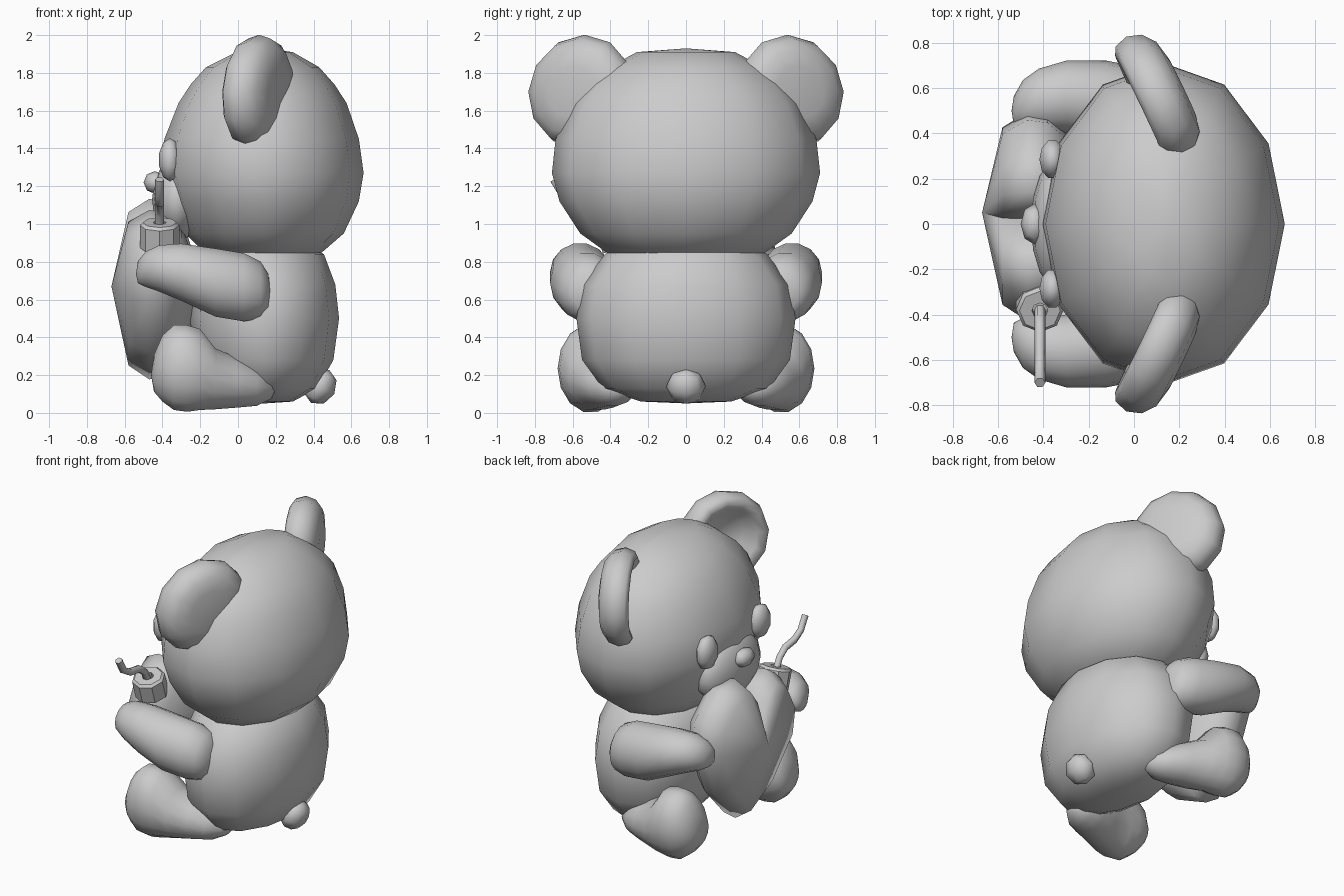
import bpy, bmesh, math
from mathutils import Vector, Matrix

cube = bpy.data.objects.get("Cube")
if cube:
    bpy.data.objects.remove(cube, do_unlink=True)

# Single plain grey material
grey = bpy.data.materials.new("plain_grey")
grey.use_nodes = True
grey.diffuse_color = (0.6, 0.6, 0.6, 1)
bsdf = next(n for n in grey.node_tree.nodes if n.type == 'BSDF_PRINCIPLED')
bsdf.inputs["Base Color"].default_value = (0.6, 0.6, 0.6, 1)


def skin_rings(name, rings, angle=80):
    """Join equal-length rings of points into a closed, smooth object."""
    bm = bmesh.new()
    rows = [[bm.verts.new(p) for p in ring] for ring in rings]
    n = len(rows[0])
    for a, b in zip(rows, rows[1:]):
        for i in range(n):
            j = (i + 1) % n
            bm.faces.new((a[i], a[j], b[j], b[i]))
    bm.faces.new(rows[0])
    bm.faces.new(rows[-1])
    bmesh.ops.remove_doubles(bm, verts=bm.verts, dist=0.0005)
    bmesh.ops.recalc_face_normals(bm, faces=bm.faces)
    mesh = bpy.data.meshes.new(name)
    bm.to_mesh(mesh)
    bm.free()
    mesh.materials.append(grey)
    obj = bpy.data.objects.new(name, mesh)
    bpy.context.collection.objects.link(obj)
    bpy.ops.object.select_all(action='DESELECT')
    obj.select_set(True)
    bpy.context.view_layer.objects.active = obj
    bpy.ops.object.shade_smooth_by_angle(angle=math.radians(angle))
    return obj


def circle(n):
    return [(math.cos(2 * math.pi * i / n), math.sin(2 * math.pi * i / n)) for i in range(n)]


def loft(name, rings, axis, n=12, side=1):
    """Ellipse rings (x, y, z, radius a, radius b) stacked along z or x."""
    out = []
    for x, y, z, a, b in rings:
        if axis == 'z':
            out.append([(x + a * c, side * y + b * s, z) for c, s in circle(n)])
        else:
            out.append([(x, side * (y + a * c), z + b * s) for c, s in circle(n)])
    return skin_rings(name, out)


def lathe(name, profile, center, u, v, w, n=12, angle=80):
    """Turn (radius, height) points around w, in the plane of u and v."""
    u, v, w, o = Vector(u), Vector(v), Vector(w), Vector(center)
    return skin_rings(name, [[o + u * (r * c) + v * (r * s) + w * h for c, s in circle(n)]
                             for r, h in profile], angle)


def ball(name, center, radii, n=8, tilt=0.0):
    turn = Matrix.Rotation(tilt, 3, 'Y')
    half = n // 2
    profile = [(math.sin(math.pi * i / half), -math.cos(math.pi * i / half)) for i in range(half + 1)]
    axes = [turn @ Vector(a) for a in ((radii[0], 0, 0), (0, radii[1], 0), (0, 0, radii[2]))]
    return lathe(name, profile, center, *axes, n=n)


# Head and body
loft("head", [(.14, 0, .80, 0, 0), (.13, 0, .82, .28, .38), (.14, 0, .95, .42, .56),
              (.14, 0, 1.12, .50, .67), (.13, 0, 1.27, .535, .71), (.125, 0, 1.45, .515, .69),
              (.13, 0, 1.64, .445, .615), (.13, 0, 1.74, .38, .53), (.13, 0, 1.83, .30, .41),
              (.14, 0, 1.91, .15, .26), (.14, 0, 1.93, 0, 0)], 'z')
loft("body", [(.14, 0, .05, 0, 0), (.14, 0, .06, .15, .24), (.15, 0, .13, .27, .44),
              (.14, 0, .28, .365, .55), (.14, 0, .50, .395, .58), (.135, 0, .68, .38, .55),
              (.13, 0, .84, .325, .43), (.13, 0, .92, .2, .3)], 'z')
ball("tail", (.435, 0, .14), (.085, .105, .10), tilt=.5)

# Face
ball("muzzle", (-.32, 0, 1.13), (.135, .30, .22), n=16)
ball("nose", (-.44, 0, 1.22), (.06, .09, .06))

ear_profile = [(0, -.11), (.14, -.108), (.23, -.09), (.285, -.045), (.305, .02), (.285, .08),
               (.25, .10), (.205, .08), (.14, .02), (0, -.005)]
for side, label in ((1, "a"), (-1, "b")):
    ball("eye_" + label, (-.36, side * .285, 1.34), (.06, .092, .115), n=10)
    # Dished ear, turned forward and inward
    lathe("ear_" + label, ear_profile, (.115, side * .56, 1.70),
          (-.43, side * .90, 0), (.05, -side * .05, .99), (-.91, -side * .41, 0))
    # Arm reaching forward, tapering to the paw
    loft("arm_" + label, [(.175, .50, .64, 0, 0), (.16, .50, .64, .10, .10),
                          (.12, .51, .65, .145, .155), (.03, .525, .665, .165, .185),
                          (-.12, .545, .69, .175, .185), (-.30, .56, .745, .16, .155),
                          (-.42, .545, .765, .14, .125), (-.49, .525, .76, .11, .095),
                          (-.53, .50, .745, .065, .06), (-.54, .50, .735, 0, 0)],
         'x', n=14, side=side)
    # Leg swelling into an upright foot
    loft("leg_" + label, [(.20, .36, .13, 0, 0), (.18, .37, .13, .07, .055),
                          (.10, .39, .14, .13, .105), (.0, .42, .16, .155, .135),
                          (-.12, .46, .18, .165, .165), (-.20, .495, .23, .175, .22),
                          (-.27, .505, .235, .175, .235), (-.34, .51, .24, .165, .23),
                          (-.40, .50, .235, .145, .18), (-.445, .49, .21, .10, .10),
                          (-.46, .48, .20, 0, 0)], 'x', n=14, side=side)

# Heart-shaped cup, tipped sideways
half = [(.06, .34), (.17, .44), (.31, .38), (.45, .20), (.45, .0), (.25, -.31)]
outline = [(0, .16)] + half + [(0, -.50)] + [(-y, z) for y, z in reversed(half)]
tip = math.radians(10)
layers = [(-.23, 0), (-.14, .85), (-.03, 1), (.06, .97), (.14, .8), (.2, .4), (.22, 0)]
rings = []
for depth, size in layers:
    rings.append([(-.44 + depth,
                   .05 + size * (y * math.cos(tip) - z * math.sin(tip)),
                   .67 + size * (y * math.sin(tip) + z * math.cos(tip))) for y, z in outline])
skin_rings("heart_cup", rings, 65)

# Cup lid with a straw hole
lathe("cup_lid", [(0, -.10), (.105, -.10), (.105, .025), (.09, .04), (.035, .04), (.035, .0), (0, .0)],
      (-.415, -.37, .97), (1, 0, 0), (0, .95, .3), (0, -.3, .95), n=8, angle=35)

# Bent drinking straw
path = [(-.37, .95), (-.42, 1.05), (-.48, 1.095), (-.58, 1.11), (-.65, 1.15), (-.70, 1.235)]
curve = bpy.data.curves.new("straw", 'CURVE')
curve.dimensions = '3D'
curve.bevel_depth = .024
curve.bevel_resolution = 1
curve.use_fill_caps = True
spline = curve.splines.new('POLY')
spline.points.add(len(path) - 1)
for point, (y, z) in zip(spline.points, path):
    point.co = (-.415, y, z, 1)
curve.materials.append(grey)
straw = bpy.data.objects.new("straw", curve)
bpy.context.collection.objects.link(straw)
